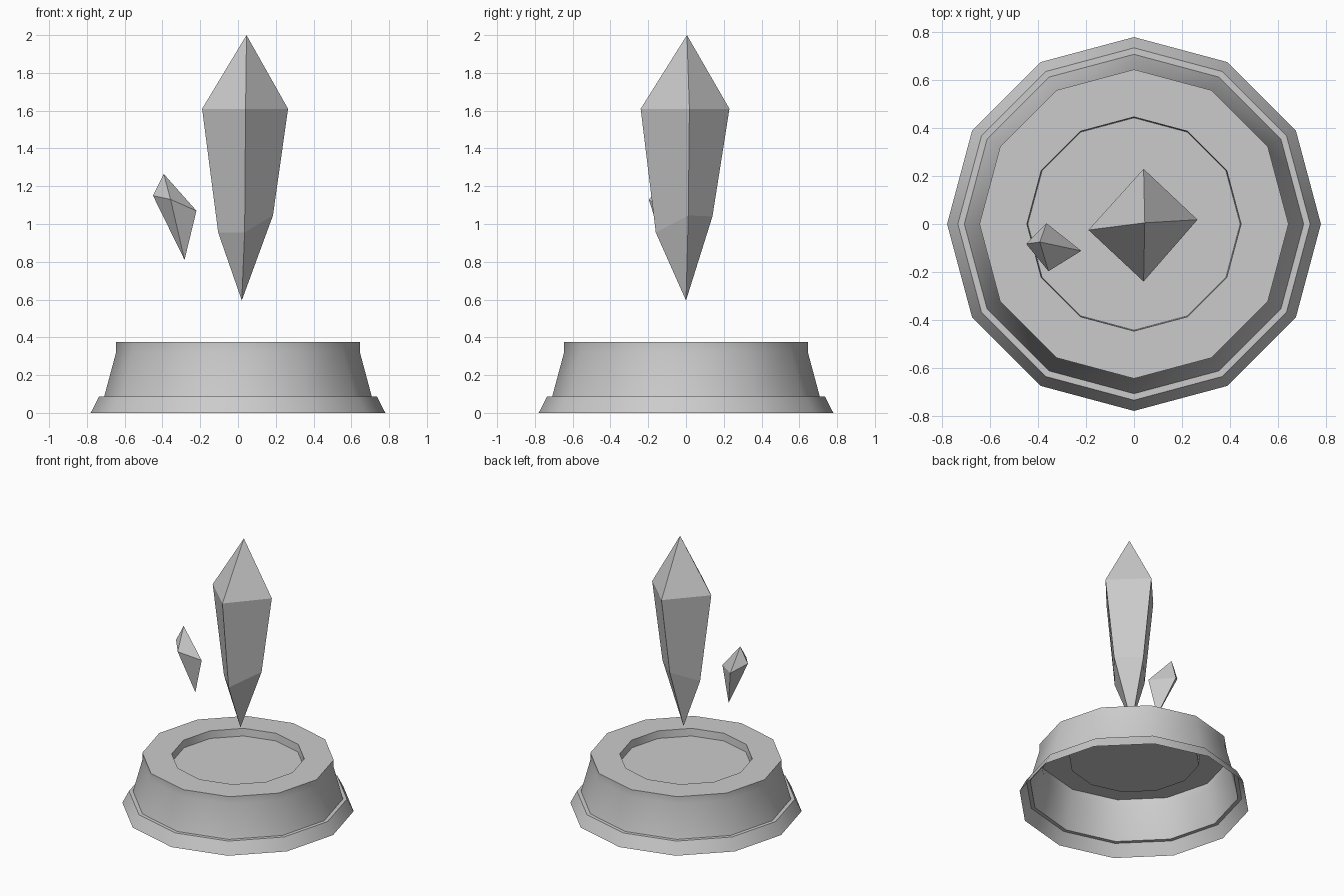
import bpy, bmesh, math

cube = bpy.data.objects.get("Cube")
if cube:
    bpy.data.objects.remove(cube, do_unlink=True)

# One plain grey for everything
grey = bpy.data.materials.new("plain_grey")
grey.use_nodes = True
GREY = (0.6, 0.6, 0.6, 1)
grey.diffuse_color = GREY
grey.node_tree.nodes["Principled BSDF"].inputs["Base Color"].default_value = GREY


def finish(name, bm):
    mesh = bpy.data.meshes.new(name)
    bm.to_mesh(mesh)
    bm.free()
    mesh.materials.append(grey)
    obj = bpy.data.objects.new(name, mesh)
    bpy.context.collection.objects.link(obj)
    return obj


def bridge(bm, a, b):
    n = len(a)
    for i in range(n):
        j = (i + 1) % n
        bm.faces.new((a[i], a[j], b[j], b[i]))


def pedestal(name, profile, sides=12):
    """Open-bottomed turned shell, closed by a floor on the last ring."""
    bm = bmesh.new()
    rings = [[bm.verts.new((r * math.cos(math.tau * i / sides),
                            r * math.sin(math.tau * i / sides), z))
              for i in range(sides)] for r, z in profile]
    for a, b in zip(rings, rings[1:]):
        bridge(bm, a, b)
    bm.faces.new(rings[-1])
    return finish(name, bm)


def crystal(name, bottom, rings, top):
    """Four-sided shard: tip, counter-clockwise rings from low to high, tip."""
    bm = bmesh.new()
    loops = [[bm.verts.new(p) for p in ring] for ring in rings]
    low, high = bm.verts.new(bottom), bm.verts.new(top)
    for a, b in zip(loops, loops[1:]):
        bridge(bm, a, b)
    for i in range(4):
        j = (i + 1) % 4
        bm.faces.new((low, loops[0][j], loops[0][i]))
        bm.faces.new((high, loops[-1][i], loops[-1][j]))
    return finish(name, bm)


# Pedestal: flared foot, ledge, sloped wall, upright band, top, shallow recess
base = pedestal("pedestal", [(0.78, 0), (0.735, 0.088), (0.708, 0.088),
                             (0.645, 0.322), (0.645, 0.375),
                             (0.447, 0.375), (0.443, 0.32)])
bpy.ops.object.select_all(action='DESELECT')
base.select_set(True)
bpy.context.view_layer.objects.active = base
bpy.ops.object.shade_smooth_by_angle(angle=math.radians(31))

# Large floating crystal, rings ordered right, back, left, front
crystal("large_crystal", (0.02, 0, 0.595),
        [[(0.185, 0.012, 1.045), (0.035, 0.14, 1.04),
          (-0.105, -0.015, 0.955), (0.035, -0.16, 0.955)],
         [(0.265, 0.018, 1.61), (0.04, 0.23, 1.61),
          (-0.19, -0.025, 1.61), (0.04, -0.24, 1.61)]],
        (0.045, 0.005, 2.0))

# Small floating crystal, tilted
crystal("small_crystal", (-0.283, -0.095, 0.81),
        [[(-0.22, -0.112, 1.07), (-0.365, 0.003, 1.09),
          (-0.45, -0.083, 1.15), (-0.357, -0.197, 1.13)]],
        (-0.393, -0.075, 1.265))
